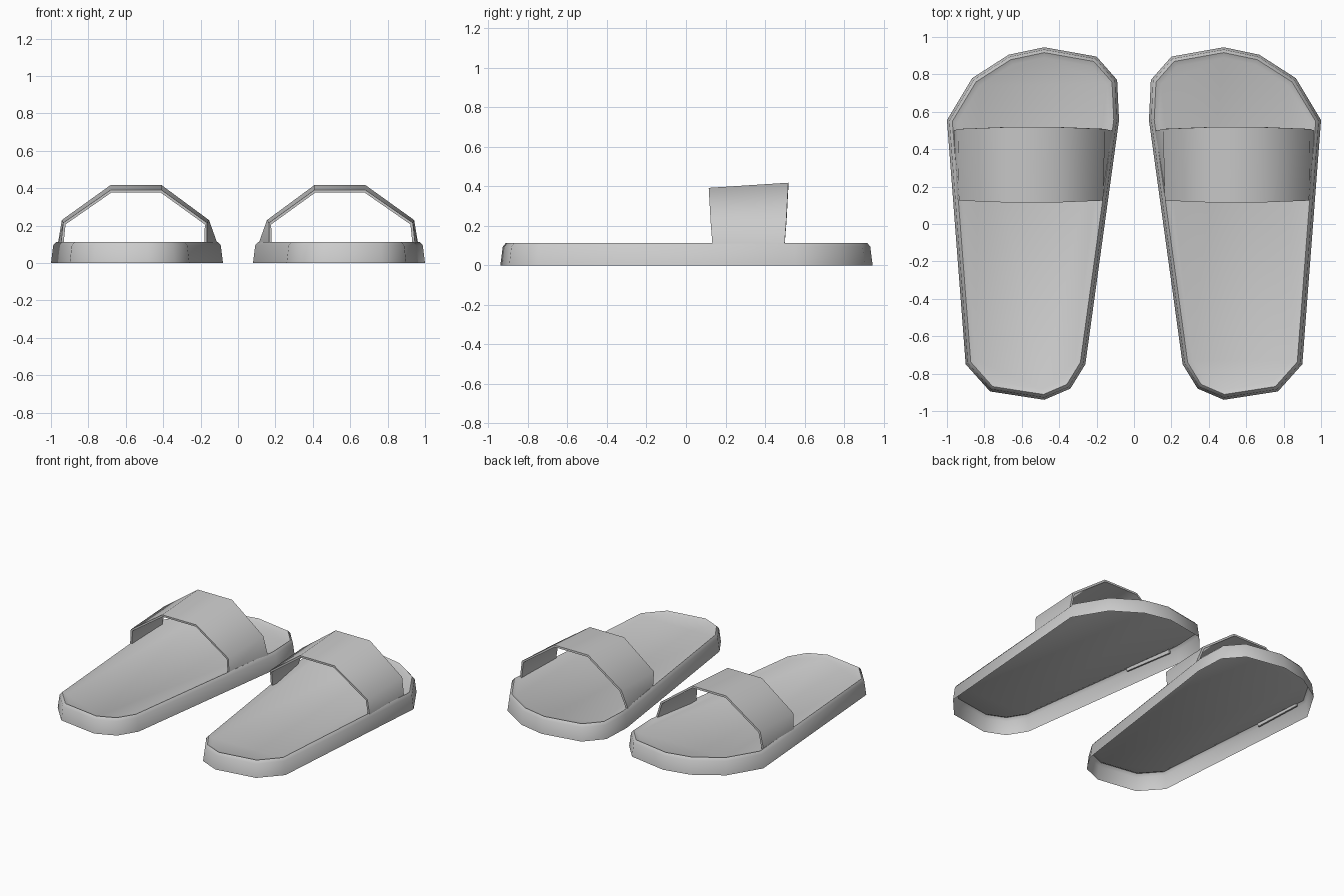
import bpy, bmesh, math
from mathutils import Vector

if "Cube" in bpy.data.objects:
    bpy.data.objects.remove(bpy.data.objects["Cube"])

# Outline of the right sole, counter-clockwise from above
OUTLINE = [(1.0, .555), (.865, .78), (.67, .905), (.48, .945), (.20, .895), (.09, .77),
           (.08, .555), (.26, -.75), (.34, -.88), (.48, -.94), (.77, -.895), (.90, -.75)]
# Sole wall section: (inset, height); underside stays open
WALL = [(0, 0), (.012, .095), (.028, .114), (.055, .101)]
# Strap cross-sections: (x, y, z) along the heel-side and toe-side edges
STRAP_HEEL = [(.165, .138, .09), (.165, .125, .215), (.41, .115, .392),
              (.68, .115, .392), (.935, .125, .215), (.948, .135, .09)]
STRAP_TOE = [(.105, .495, .09), (.155, .508, .23), (.41, .518, .418),
             (.68, .518, .418), (.942, .508, .23), (.965, .498, .09)]


def inset(points, d):
    """Mitred inward offset of a counter-clockwise polygon."""
    pts = [Vector(p) for p in points]
    out = []
    for i, p in enumerate(pts):
        a = (p - pts[i - 1]).normalized()
        b = (pts[(i + 1) % len(pts)] - p).normalized()
        na, nb = Vector((-a.y, a.x)), Vector((-b.y, b.x))
        out.append(p + (na + nb) * (d / (1 + na.dot(nb))))
    return out


def make_part(name, rows, closed, thickness=0):
    """Skin rows of points, then mirror to make the pair."""
    bm = bmesh.new()
    vs = [[bm.verts.new(p) for p in row] for row in rows]
    n = len(rows[0])
    for lo, hi in zip(vs, vs[1:]):
        for i in range(n if closed else n - 1):
            j = (i + 1) % n
            bm.faces.new((lo[i], lo[j], hi[j], hi[i]))
    if closed:
        bm.faces.new(vs[-1])
    me = bpy.data.meshes.new(name)
    bm.normal_update()
    if not closed and sum(f.normal.z for f in bm.faces) < 0:
        bmesh.ops.reverse_faces(bm, faces=bm.faces[:])
    bm.to_mesh(me)
    bm.free()
    ob = bpy.data.objects.new(name, me)
    bpy.context.collection.objects.link(ob)
    bpy.ops.object.select_all(action='DESELECT')
    ob.select_set(True)
    bpy.context.view_layer.objects.active = ob
    if thickness:
        m = ob.modifiers.new("thickness", 'SOLIDIFY')
        m.thickness, m.offset = thickness, -1
        m.use_even_offset = True
        bpy.ops.object.modifier_apply(modifier=m.name)
    m = ob.modifiers.new("pair", 'MIRROR')
    m.use_mirror_merge = False
    bpy.ops.object.modifier_apply(modifier=m.name)
    bpy.ops.object.shade_smooth_by_angle(angle=math.radians(60))
    return ob


# Soles
make_part("soles", [[(p.x, p.y, z) for p in inset(OUTLINE, d)] for d, z in WALL], True)
# Straps
make_part("straps", [STRAP_HEEL, STRAP_TOE], False, .014)
